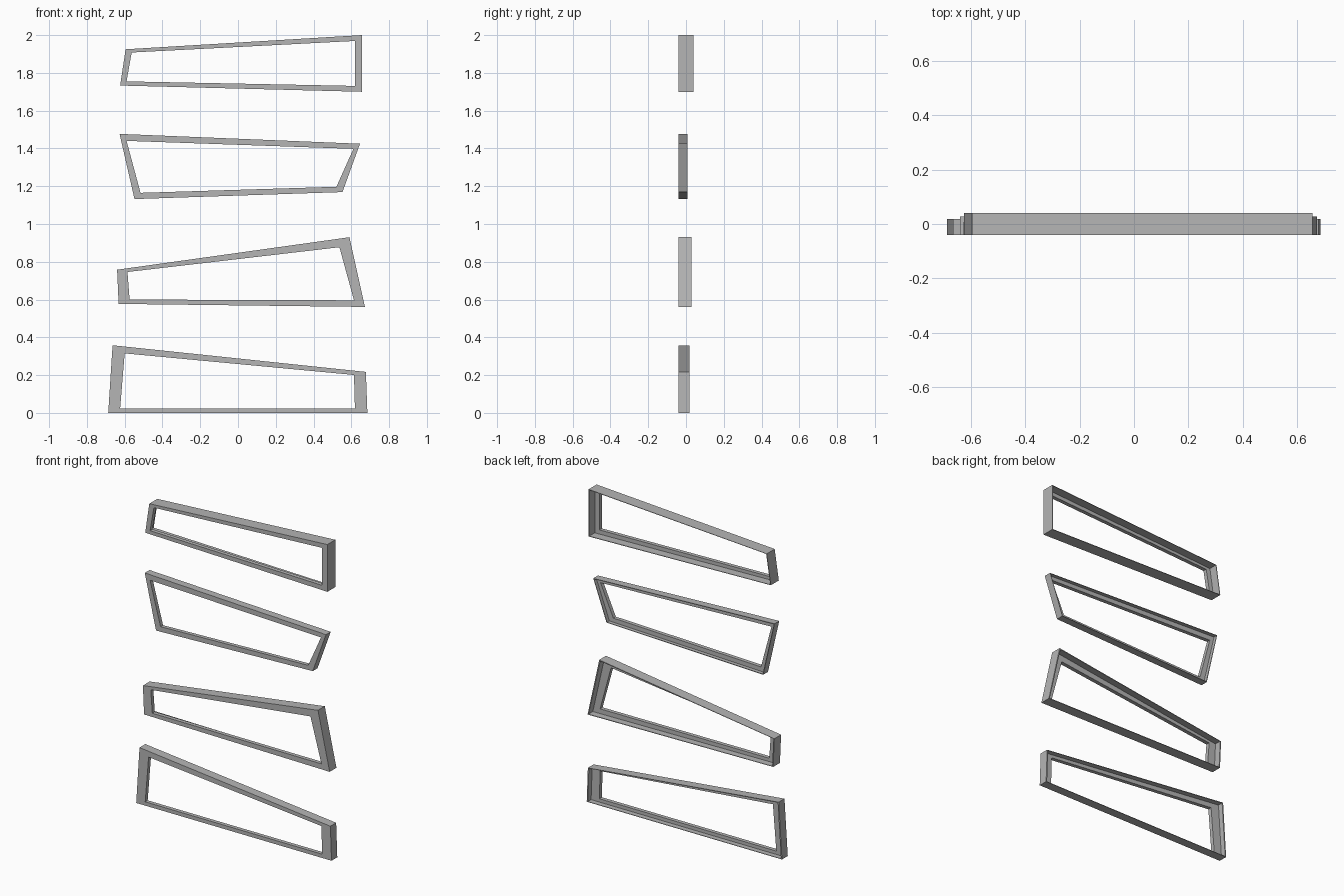
import bpy
import bmesh
from mathutils import Vector

cube = bpy.data.objects.get("Cube")
if cube:
    bpy.data.objects.remove(cube, do_unlink=True)

# One grey for all frames
grey = bpy.data.materials.new("grey")
grey.use_nodes = True
grey.diffuse_color = (0.46, 0.46, 0.46, 1)
grey.node_tree.nodes["Principled BSDF"].inputs["Base Color"].default_value = grey.diffuse_color

FRONT = -0.04   # shared front plane
LIP = 0.025     # thickness of the front lip
RIM = 0.12      # share of the bar width kept as the thin outer wall


def make_frame(name, back, outer, opening):
    """Four-sided frame: thin outer wall, front lip, rebate open at the back."""
    rim = [Vector(o).lerp(Vector(i), RIM) for o, i in zip(outer, opening)]
    step = FRONT + LIP
    profile = [(outer, FRONT), (outer, back), (rim, back),
               (rim, step), (opening, step), (opening, FRONT)]
    bm = bmesh.new()
    rings = [[bm.verts.new((x, y, z)) for x, z in pts] for pts, y in profile]
    for a, b in zip(rings, rings[1:] + rings[:1]):
        for i in range(4):
            j = (i + 1) % 4
            bm.faces.new((a[i], a[j], b[j], b[i]))
    bmesh.ops.recalc_face_normals(bm, faces=bm.faces)
    mesh = bpy.data.meshes.new(name)
    bm.to_mesh(mesh)
    bm.free()
    mesh.materials.append(grey)
    bpy.context.collection.objects.link(bpy.data.objects.new(name, mesh))


# Corners run: upper left, upper right, lower right, lower left
make_frame("top_frame", 0.04,
           [(-0.595, 1.925), (0.656, 2.0), (0.656, 1.70), (-0.624, 1.733)],
           [(-0.563, 1.908), (0.619, 1.969), (0.619, 1.731), (-0.59, 1.755)])
make_frame("upper_middle_frame", 0.008,
           [(-0.627, 1.477), (0.646, 1.425), (0.553, 1.169), (-0.548, 1.132)],
           [(-0.59, 1.44), (0.611, 1.398), (0.521, 1.197), (-0.516, 1.165)])
make_frame("lower_middle_frame", 0.028,
           [(-0.64, 0.758), (0.59, 0.93), (0.672, 0.561), (-0.632, 0.577)],
           [(-0.585, 0.746), (0.537, 0.877), (0.614, 0.596), (-0.574, 0.6)])
make_frame("bottom_frame", 0.018,
           [(-0.664, 0.358), (0.677, 0.217), (0.685, 0), (-0.687, 0)],
           [(-0.6, 0.315), (0.614, 0.201), (0.619, 0.024), (-0.624, 0.024)])
